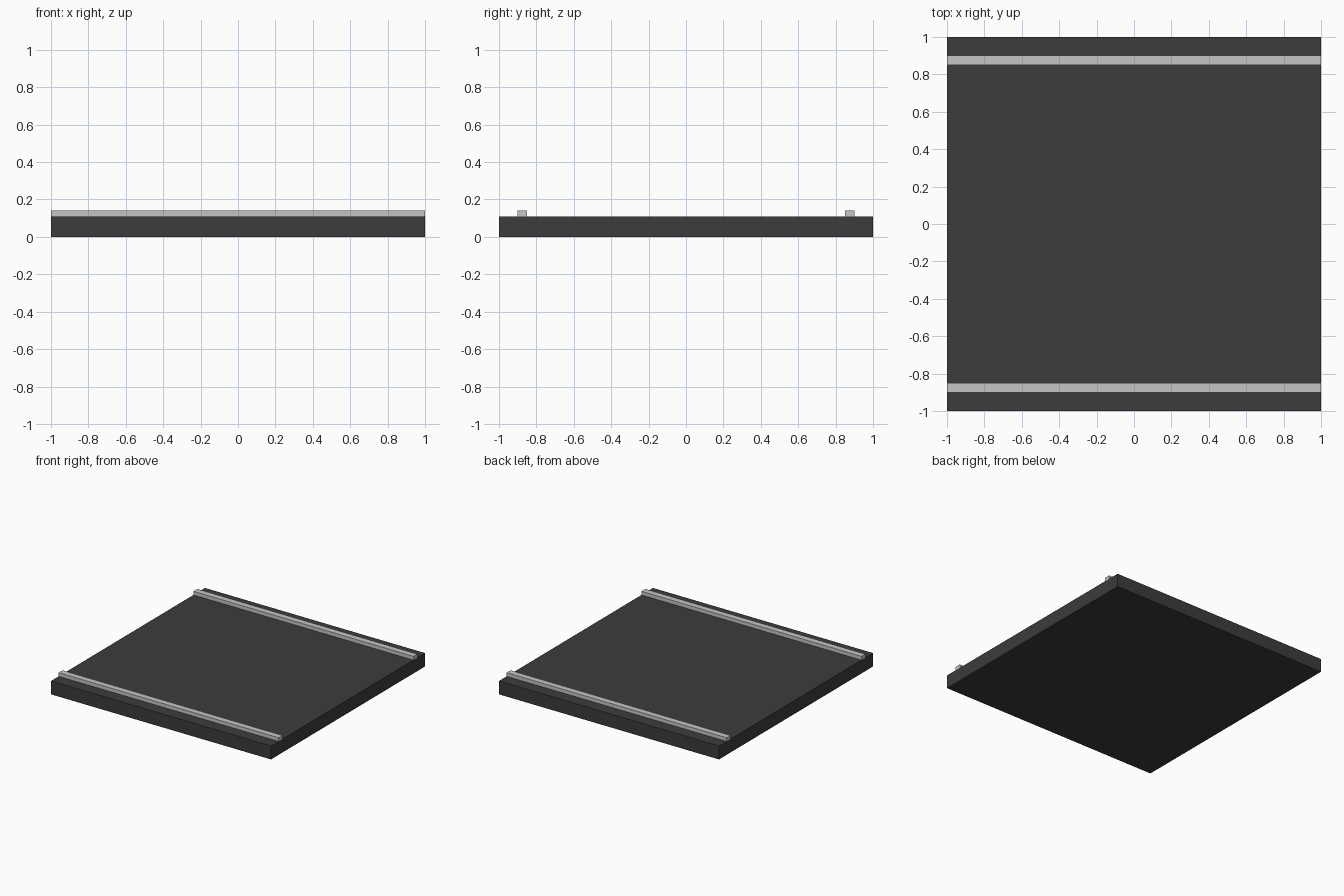
import bpy

cube = bpy.data.objects.get("Cube")
if cube:
    bpy.data.objects.remove(cube, do_unlink=True)


def material(name, value):
    mat = bpy.data.materials.new(name)
    color = (value, value, value, 1)
    mat.diffuse_color = color
    mat.use_nodes = True
    mat.node_tree.nodes["Principled BSDF"].inputs["Base Color"].default_value = color
    return mat


def box(name, size, center, mat):
    bpy.ops.mesh.primitive_cube_add(size=1, location=center)
    obj = bpy.context.object
    obj.name = name
    obj.scale = size
    bpy.ops.object.transform_apply(location=False, rotation=False, scale=True)
    obj.data.materials.append(mat)
    return obj


asphalt = material("dark asphalt", 0.045)
paint = material("light grey", 0.56)

slab_height = 0.11
rail_height = 0.03

# Square road slab
box("road_slab", (2, 2, slab_height), (0, 0, slab_height / 2), asphalt)

# Raised edge strips along the front and back
for name, side in (("front_edge_strip", -1), ("back_edge_strip", 1)):
    box(name, (2, 0.05, rail_height),
        (0, side * 0.875, slab_height + rail_height / 2), paint)
